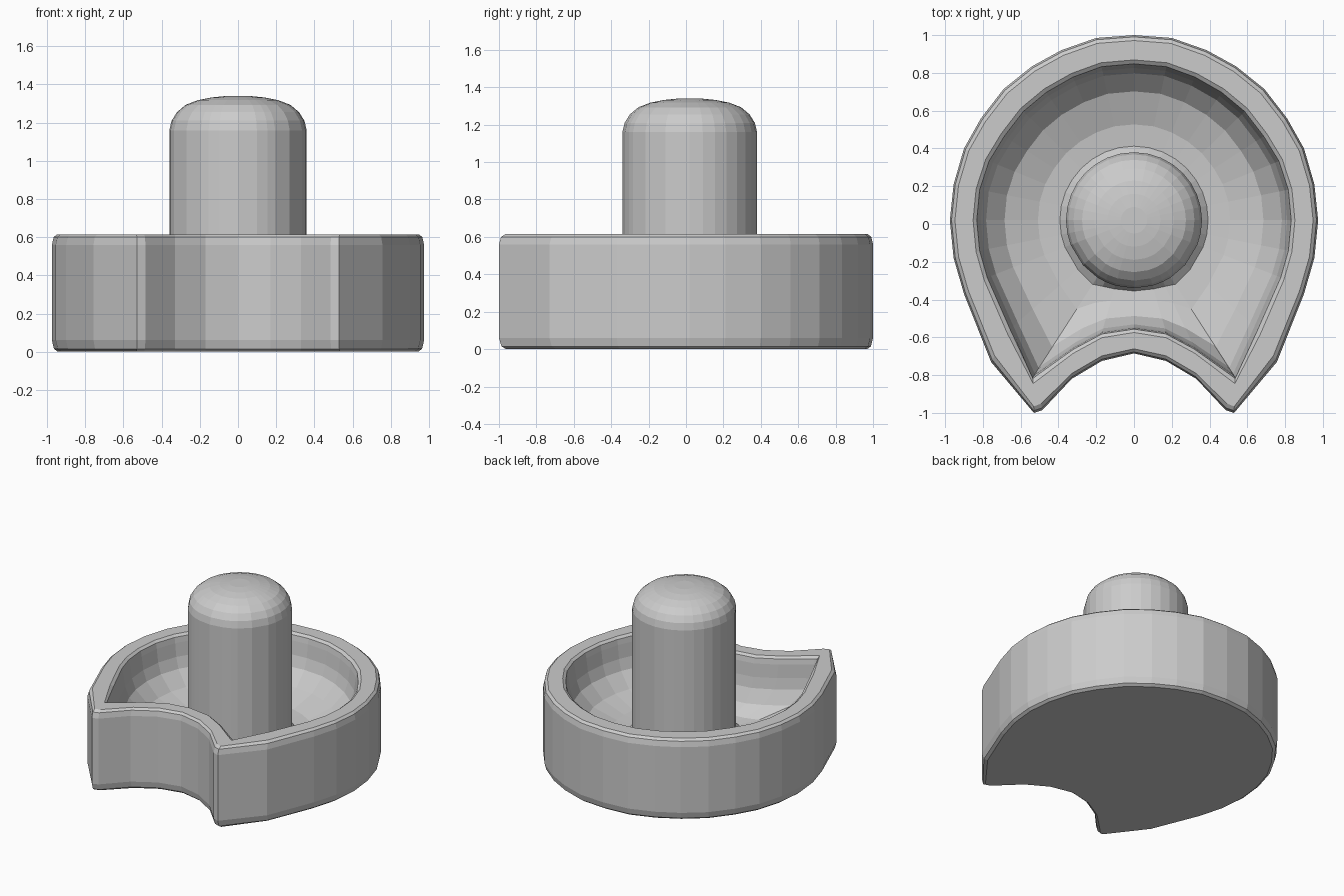
import bpy, bmesh
from mathutils import Vector

if "Cube" in bpy.data.objects:
    bpy.data.objects.remove(bpy.data.objects["Cube"])

# Right half of the tray outline, from back centre round to the front notch
OUTER = [(0, 1), (.2, .985), (.385, .92), (.54, .835), (.69, .715), (.81, .56),
         (.9, .4), (.955, .21), (.975, .02), (.955, -.18), (.9, -.37), (.757, -.73),
         (.53, -1), (.485, -.985), (.33, -.82), (.17, -.725), (0, -.685)]
INNER = [(0, .84), (.17, .825), (.32, .77), (.46, .69), (.58, .59), (.68, .46),
         (.76, .33), (.81, .18), (.825, .02), (.81, -.14), (.77, -.28), (.65, -.55),
         (.535, -.81), (.52, -.795), (.32, -.655), (.17, -.575), (0, -.55)]
CENTRE = Vector((0, .02))
STEM_R = .36


def mirrored(half):
    pts = [Vector(p) for p in half]
    return pts + [Vector((-p.x, p.y)) for p in pts[-2:0:-1]]


def blend(a, b, t, z):
    return [(*p.lerp(q, t), z) for p, q in zip(a, b)]


def loft(name, rings):
    bm = bmesh.new()
    loops = [[bm.verts.new(p) for p in ring] for ring in rings]
    for a, b in zip(loops, loops[1:]):
        n = len(a)
        for i in range(n):
            j = (i + 1) % n
            bm.faces.new((a[i], a[j], b[j], b[i]))
    bm.faces.new(loops[0])
    bm.faces.new(loops[-1])
    bmesh.ops.recalc_face_normals(bm, faces=bm.faces)
    mesh = bpy.data.meshes.new(name)
    bm.to_mesh(mesh)
    bm.free()
    obj = bpy.data.objects.new(name, mesh)
    bpy.context.collection.objects.link(obj)
    return obj


outer, inner = mirrored(OUTER), mirrored(INNER)
circle = [CENTRE + (p - CENTRE).normalized() * STEM_R for p in inner]

# Tray: softened outer wall and rim, then a bowl flowing in to the stem
wall = [(.2, 0), (.07, .015), (0, .06), (0, .56), (.06, .6), (.18, .615),
        (.82, .615), (.95, .6), (1, .56)]
bowl = [(.03, .46), (.09, .38), (.3, .28), (.68, .215), (.93, .205), (1, .235)]
loft("tray", [blend(outer, inner, t, z) for t, z in wall]
     + [blend(inner, circle, t, z) for t, z in bowl])

# Stem: round post with a domed top
post = [(.36, .1), (.36, 1.16), (.348, 1.21), (.32, 1.255), (.275, 1.293),
        (.21, 1.318), (.14, 1.332), (.07, 1.339)]
loft("stem", [blend([CENTRE] * len(circle), circle, r / STEM_R, z) for r, z in post])
